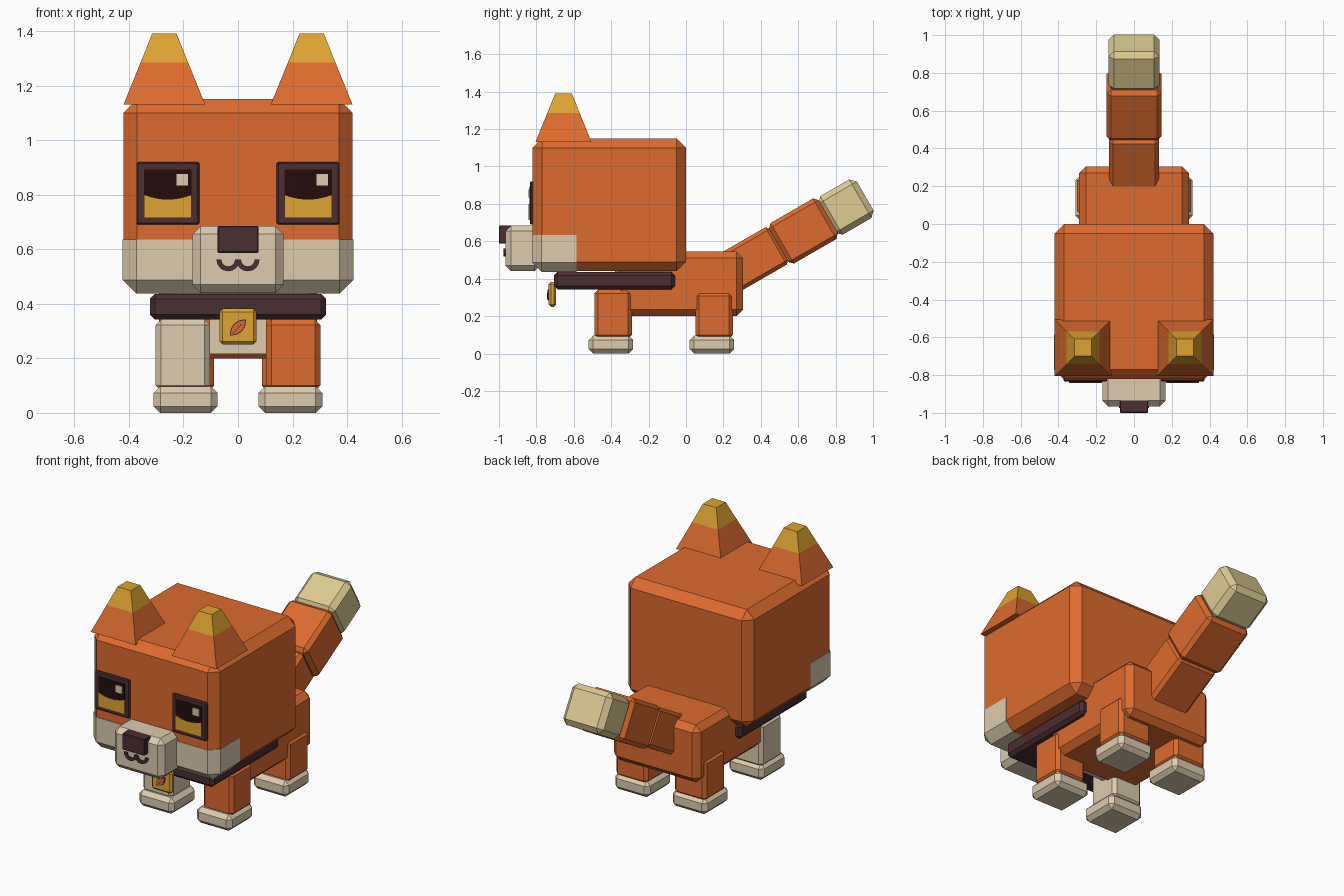
import bpy, bmesh, math
from mathutils import Matrix, Vector

if "Cube" in bpy.data.objects:
    bpy.data.objects.remove(bpy.data.objects["Cube"])


def material(name, rgb):
    m = bpy.data.materials.new(name)
    lin = [((c / 255 + 0.055) / 1.055) ** 2.4 if c > 10 else c / 255 / 12.92 for c in rgb]
    m.diffuse_color = (*lin, 1)
    m.use_nodes = True
    m.node_tree.nodes["Principled BSDF"].inputs["Base Color"].default_value = m.diffuse_color
    return m


ORANGE = material("fur orange", (222, 107, 47))
CREAM = material("fur cream", (221, 204, 175))
TIP = material("tail tip sand", (221, 204, 147))
GOLD = material("gold", (222, 164, 50))
BROWN = material("dark brown", (75, 46, 48))
BLACK = material("eye black", (36, 13, 13))


def finish(name, bm, *mats):
    bmesh.ops.recalc_face_normals(bm, faces=bm.faces)
    me = bpy.data.meshes.new(name)
    bm.to_mesh(me)
    bm.free()
    ob = bpy.data.objects.new(name, me)
    for m in mats:
        me.materials.append(m)
    bpy.context.collection.objects.link(ob)
    return ob


def box_mesh(x, y, z, chamfer):
    """Chamfered box from (min, max) pairs."""
    bm = bmesh.new()
    bmesh.ops.create_cube(bm, size=1)
    for v in bm.verts:
        v.co = Vector([(a + b) / 2 + c * (b - a) for (a, b), c in zip((x, y, z), v.co)])
    if chamfer:
        bmesh.ops.bevel(bm, geom=bm.edges[:], offset=chamfer, segments=1,
                        profile=0.5, affect='EDGES')
    return bm


def box(name, x, y, z, chamfer, mat):
    return finish(name, box_mesh(x, y, z, chamfer), mat)


def plate(name, points, y0, y1, mat):
    """Flat (x, z) outline facing the front, extruded from y0 to y1."""
    bm = bmesh.new()
    face = bm.faces.new([bm.verts.new((px, y0, pz)) for px, pz in points])
    new = bmesh.ops.extrude_face_region(bm, geom=[face])["geom"]
    for v in new:
        if isinstance(v, bmesh.types.BMVert):
            v.co.y = y1
    return finish(name, bm, mat)


# Head, with cheeks made as a thin shell over its lower front
HEAD = ((-0.42, 0.42), (-0.82, 0.0), (0.44, 1.15))
box("head", *HEAD, 0.05, ORANGE)
grown = [(a - 0.003, b + 0.003) for a, b in HEAD]
bm = box_mesh(*grown, 0.05)
for co, no in (((0, 0, 0.635), (0, 0, 1)), ((0, -0.585, 0), (0, 1, 0))):
    cut = bmesh.ops.bisect_plane(bm, geom=bm.verts[:] + bm.edges[:] + bm.faces[:],
                                 plane_co=co, plane_no=no, clear_outer=True)
    bmesh.ops.holes_fill(bm, edges=[e for e in cut["geom_cut"]
                                    if isinstance(e, bmesh.types.BMEdge)])
finish("cheeks", bm, CREAM)

# Muzzle, nose and mouth
box("muzzle", (-0.167, 0.167), (-0.965, -0.78), (0.44, 0.685), 0.03, CREAM)
box("nose", (-0.075, 0.075), (-1.0, -0.93), (0.587, 0.685), 0.004, BROWN)
for side, s in (("left", -1), ("right", 1)):
    arc = [math.pi * (1 + i / 8) for i in range(9)]
    ring = [(0.043, a) for a in arc] + [(0.025, a) for a in reversed(arc)]
    plate("mouth_" + side, [(s * 0.036 + r * math.cos(a), 0.562 + r * math.sin(a))
                            for r, a in ring], -0.975, -0.96, BROWN)

# Ears: tapered square pyramids with gold tips
for side, s in (("left", -1), ("right", 1)):
    bm = bmesh.new()
    rings = []
    for half, z in ((0.15, 1.13), (0.087, 1.285), (0.045, 1.39)):
        rings.append([bm.verts.new((s * 0.27 + half * i, -0.655 + half * j, z))
                      for i, j in ((-1, -1), (1, -1), (1, 1), (-1, 1))])
    bm.faces.new(rings[0])
    bm.faces.new(rings[2])
    for lo, hi in zip(rings, rings[1:]):
        for k in range(4):
            bm.faces.new((lo[k], lo[k - 1], hi[k - 1], hi[k]))
    for f in bm.faces:
        f.material_index = int(f.calc_center_median().z > 1.285)
    finish("ear_" + side, bm, ORANGE, GOLD)

# Eyes: frame, dark pupil, curved gold iris and a highlight
for side, c in (("left", -0.257), ("right", 0.257)):
    box("eye_frame_" + side, (c - 0.115, c + 0.115), (-0.835, -0.81), (0.69, 0.92), 0.006, BROWN)
    plate("pupil_" + side, [(c - 0.087, 0.715), (c + 0.087, 0.715),
                            (c + 0.087, 0.893), (c - 0.087, 0.893)], -0.838, -0.833, BLACK)
    top = [(c + 0.087 * t / 4, 0.782 + 0.017 * (t / 4) ** 2) for t in range(4, -5, -1)]
    plate("iris_" + side, [(c - 0.087, 0.715), (c + 0.087, 0.715)] + top,
          -0.841, -0.835, GOLD)
    box("eye_highlight_" + side, (c + 0.031, c + 0.073), (-0.843, -0.836),
        (0.833, 0.876), 0, CREAM)

# Body and chest patch
box("body", (-0.29, 0.29), (-0.38, 0.305), (0.2, 0.545), 0.035, ORANGE)
box("chest", (-0.105, 0.105), (-0.388, -0.36), (0.215, 0.38), 0, CREAM)

# Collar and tag with a leaf mark
box("collar", (-0.323, 0.323), (-0.705, -0.06), (0.343, 0.436), 0.018, BROWN)
box("tag", (-0.068, 0.068), (-0.735, -0.695), (0.25, 0.382), 0.012, GOLD)


def leaf(name, length, width, y, mat):
    pts = []
    for i in range(12):
        a = math.tau * i / 12
        u, w = length * math.cos(a), width * math.sin(a) * abs(math.sin(a))
        pts.append(((u - w) * 0.7071, 0.313 + (u + w) * 0.7071))
    plate(name, pts, y, -0.73, mat)


leaf("leaf_outline", 0.042, 0.021, -0.738, BROWN)
leaf("leaf", 0.036, 0.017, -0.741, ORANGE)
vein = [(-0.022, 0.289), (-0.019, 0.289), (0.014, 0.325), (0.011, 0.325)]
plate("leaf_vein", vein, -0.743, -0.74, BROWN)

# Legs and paws; the left front leg is cream
for side, s in (("left", -1), ("right", 1)):
    for end, y0, top, inner in (("front", -0.49, 0.342, 0.102), ("back", 0.05, 0.328, 0.088)):
        lx = sorted((s * inner, s * 0.302))
        mat = CREAM if (side, end) == ("left", "front") else ORANGE
        box(f"leg_{end}_{side}", lx, (y0, y0 + 0.2), (0.08, top), 0.02, mat)
        fx = sorted((s * 0.075, s * 0.309))
        box(f"paw_{end}_{side}", fx, (y0 - 0.03, y0 + 0.207), (0.0, 0.097), 0.024, CREAM)

# Tail: three chamfered blocks rising at 30 degrees
for name, y, z, half_len, half_w, half_x, ch, mat in (
        ("tail_base", 0.36, 0.505, 0.16, 0.115, 0.132, 0.02, ORANGE),
        ("tail_middle", 0.628, 0.655, 0.153, 0.125, 0.145, 0.022, ORANGE),
        ("tail_tip", 0.855, 0.783, 0.119, 0.119, 0.135, 0.03, TIP)):
    ob = box(name, (-half_x, half_x), (-half_len, half_len), (-half_w, half_w), ch, mat)
    ob.data.transform(Matrix.Translation((0, y, z)) @ Matrix.Rotation(math.radians(30), 4, 'X'))
